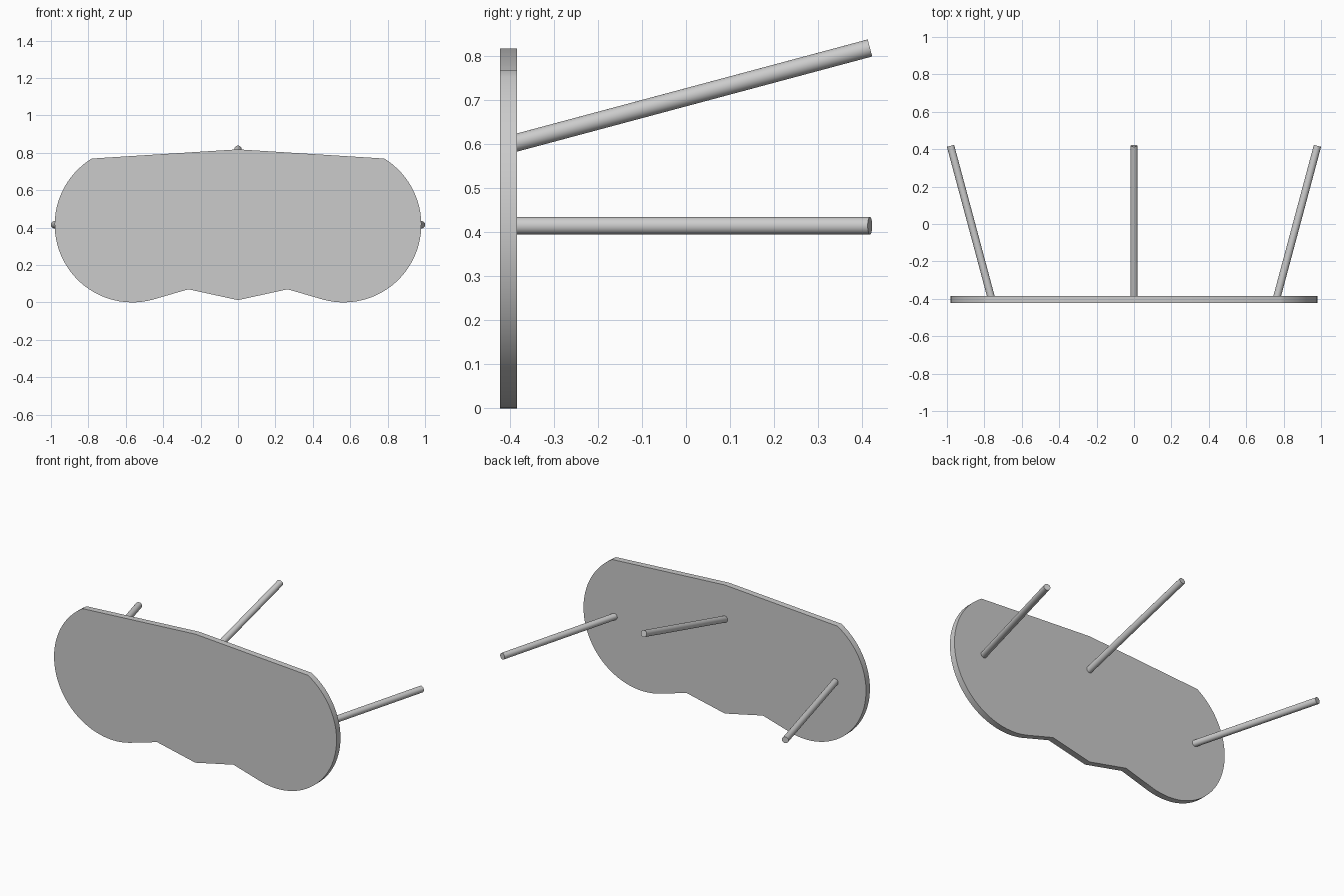
import bpy, bmesh, math
from mathutils import Vector

if "Cube" in bpy.data.objects:
    bpy.data.objects.remove(bpy.data.objects["Cube"])

Y_FRONT, Y_BACK = -0.423, -0.384
CX, CZ, R = 0.565, 0.415, 0.415      # rounded lens end
ROD_R = 0.02


def finish(bm, name):
    bmesh.ops.recalc_face_normals(bm, faces=bm.faces)
    mesh = bpy.data.meshes.new(name)
    bm.to_mesh(mesh)
    bm.free()
    ob = bpy.data.objects.new(name, mesh)
    bpy.context.collection.objects.link(ob)
    bpy.ops.object.select_all(action='DESELECT')
    ob.select_set(True)
    bpy.context.view_layer.objects.active = ob
    bpy.ops.object.shade_smooth_by_angle(angle=math.radians(30))
    return ob


# Face plate: half outline from bottom notch to brow, then mirrored
half = [(0.265, 0.07)]
a0, a1, n = math.radians(-105), math.radians(58.5), 40
for i in range(n + 1):
    a = a0 + (a1 - a0) * i / n
    half.append((CX + R * math.cos(a), CZ + R * math.sin(a)))
outline = [(0, 0.012)] + half + [(0, 0.818)] + [(-x, z) for x, z in reversed(half)]

bm = bmesh.new()
face = bm.faces.new([bm.verts.new((x, Y_FRONT, z)) for x, z in outline])
ext = bmesh.ops.extrude_face_region(bm, geom=[face], use_keep_orig=True)
verts = [v for v in ext['geom'] if isinstance(v, bmesh.types.BMVert)]
bmesh.ops.translate(bm, verts=verts, vec=(0, Y_BACK - Y_FRONT, 0))
finish(bm, "face_plate")


# Straight rods running back from the plate
def rod(name, end, direction):
    d = Vector(direction).normalized()
    end = Vector(end)
    start = end - d * ((end.y - (Y_BACK - 0.012)) / d.y)
    bm = bmesh.new()
    bmesh.ops.create_cone(bm, cap_ends=True, segments=24, radius1=ROD_R,
                          radius2=ROD_R, depth=(end - start).length)
    bm.transform(d.to_track_quat('Z', 'Y').to_matrix().to_4x4())
    bmesh.ops.translate(bm, verts=bm.verts, vec=(start + end) / 2)
    finish(bm, name)


S, C = math.sin(math.radians(15)), math.cos(math.radians(15))
for side, label in ((1, "right"), (-1, "left")):
    rod("side_rod_" + label, (side * 0.981, 0.418, 0.415), (side * S, C, 0))
rod("top_rod", (0, 0.418, 0.819), (0, C, S))
